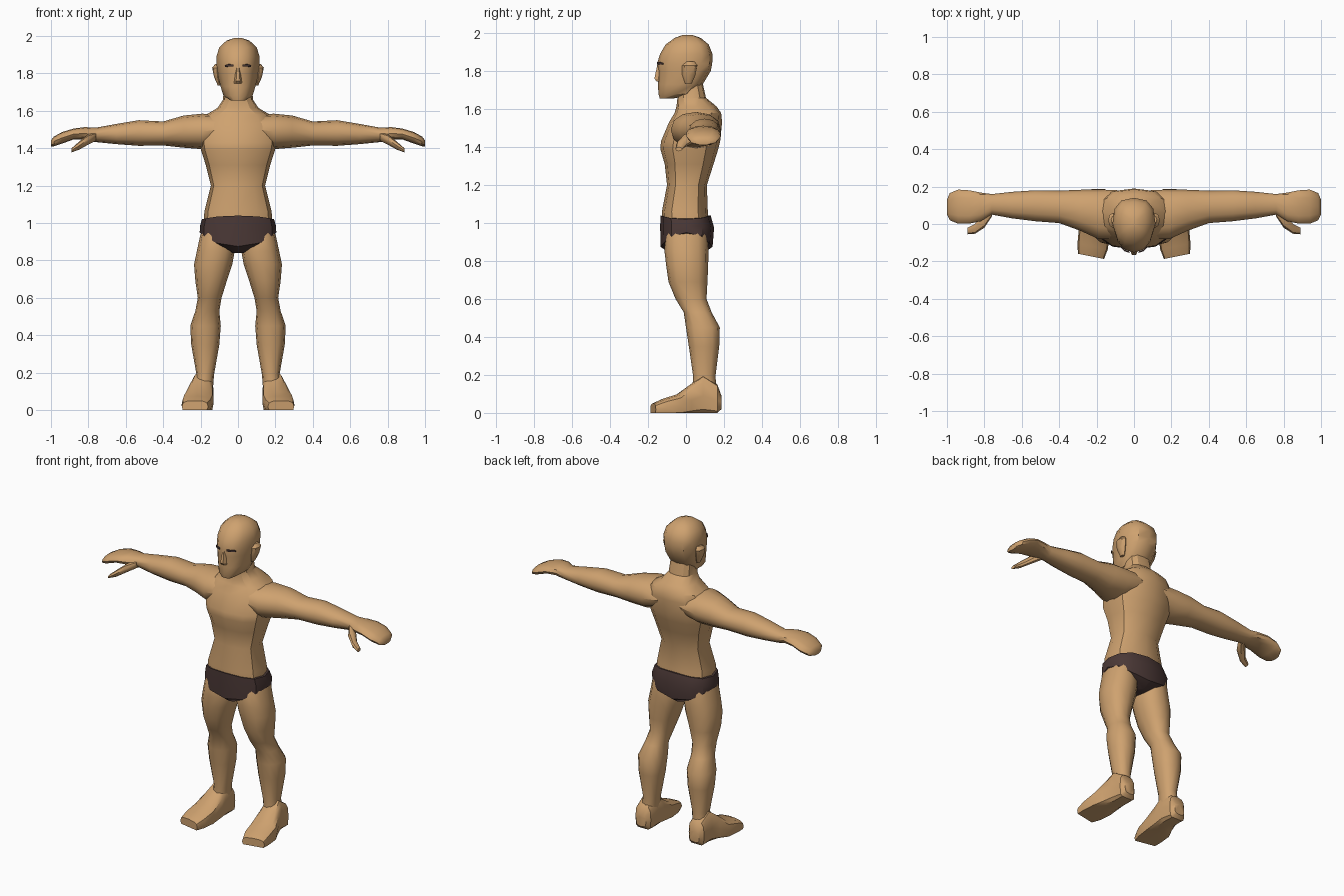
import bpy
import bmesh
from math import sin, cos, pi, radians

if "Cube" in bpy.data.objects:
    bpy.data.objects.remove(bpy.data.objects["Cube"], do_unlink=True)


def make_material(name, colour):
    mat = bpy.data.materials.new(name)
    mat.use_nodes = True
    mat.diffuse_color = (*colour, 1)
    shader = next(n for n in mat.node_tree.nodes if n.type == "BSDF_PRINCIPLED")
    shader.inputs["Base Color"].default_value = (*colour, 1)
    return mat


SKIN = make_material("tan skin", (.62, .36, .16))
CLOTH = make_material("dark brown cloth", (.07, .04, .037))


def signed_power(value, exponent):
    return (1 if value >= 0 else -1) * abs(value) ** exponent


def finish(name, bm, material, mirrored, angle):
    """Turn the bmesh into a shaded object, mirrored across x if wanted."""
    bmesh.ops.recalc_face_normals(bm, faces=bm.faces)
    mesh = bpy.data.meshes.new(name)
    bm.to_mesh(mesh)
    bm.free()
    mesh.materials.append(material)
    obj = bpy.data.objects.new(name, mesh)
    bpy.context.collection.objects.link(obj)
    bpy.ops.object.select_all(action="DESELECT")
    obj.select_set(True)
    bpy.context.view_layer.objects.active = obj
    bpy.ops.object.shade_smooth_by_angle(angle=radians(angle))
    if mirrored:
        obj.modifiers.new("Mirror", "MIRROR")
    return obj


def loft(name, axis, rings, material=SKIN, sides=12, square=2.5,
         mirrored=False, angle=38, bend=None):
    """Skin rings given as (position, u low, u high, v low, v high, dip)."""
    bm = bmesh.new()
    loops = []
    for pos, u0, u1, v0, v1, *dip in rings:
        loop = []
        for i in range(sides):
            a = 2 * pi * i / sides
            c = signed_power(cos(a), 2 / square)
            s = signed_power(sin(a), 2 / square)
            u = (u0 + u1) / 2 + c * (u1 - u0) / 2
            v = (v0 + v1) / 2 + s * (v1 - v0) / 2
            p = pos - (dip[0] * sin(a) ** 2 if dip else 0)
            co = {"x": (p, u, v), "y": (u, p, v), "z": (u, v, p)}[axis]
            loop.append(bm.verts.new(bend(*co) if bend else co))
        loops.append(loop)
    for low, high in zip(loops, loops[1:]):
        for i in range(sides):
            j = (i + 1) % sides
            bm.faces.new((low[i], low[j], high[j], high[i]))
    bm.faces.new(loops[0])
    bm.faces.new(loops[-1])
    return finish(name, bm, material, mirrored, angle)


def centred(rings):
    """Expand (z, half width, front, back) to a ring symmetric in x."""
    return [(z, -w, w, front, back) for z, w, front, back in rings]


# Torso and neck
loft("torso", "z", centred([
    (.97, .185, -.12, .125),
    (1.06, .18, -.127, .115),
    (1.2, .145, -.1, .11),
    (1.31, .172, -.112, .145),
    (1.39, .198, -.135, .17),
    (1.43, .205, -.132, .18),
    (1.53, .205, -.09, .19),
    (1.58, .17, -.06, .185),
    (1.615, .11, -.05, .16),
    (1.66, .08, -.045, .105),
    (1.75, .075, -.05, .085)]), angle=32)

# Briefs with a high-cut leg line
loft("briefs", "z", [
    (1.02, -.193, .193, -.135, .13, -.02),
    (.985, -.203, .203, -.136, .148, .01),
    (.95, -.205, .205, -.134, .14, .075),
    (.84, -.04, .04, -.085, .09)], CLOTH)

# Legs
loft("legs", "z", [
    (.98, .05, .185, -.09, .1),
    (.93, .03, .203, -.11, .115),
    (.85, .018, .22, -.113, .118),
    (.78, .03, .235, -.105, .117),
    (.69, .06, .228, -.092, .113),
    (.6, .088, .215, -.055, .108),
    (.53, .1, .228, -.012, .135),
    (.45, .092, .255, .0, .178),
    (.35, .1, .25, .015, .175),
    (.19, .128, .222, .038, .155),
    (.1, .135, .235, .03, .165)], mirrored=True, square=2.3)


# Feet: flat soles, toes turned slightly outward
def flatten_sole(x, y, z):
    return x, y + (x - .22) * .2 * (y < 0), max(z, 0)


loft("feet", "y", [
    (.187, .155, .225, .02, .09),
    (.165, .135, .245, -.02, .15),
    (.09, .13, .25, -.02, .2),
    (.03, .13, .27, -.02, .155),
    (-.04, .13, .295, -.02, .1),
    (-.12, .14, .302, -.02, .075),
    (-.175, .16, .3, -.015, .05)],
    mirrored=True, square=3.2, bend=flatten_sole)

# Arms running into mitten hands that curl down
loft("arms", "x", [
    (.08, -.08, .18, 1.43, 1.575),
    (.19, -.08, .185, 1.395, 1.585),
    (.29, -.035, .183, 1.403, 1.575),
    (.4, .005, .178, 1.415, 1.543),
    (.53, .015, .18, 1.413, 1.55),
    (.65, .03, .172, 1.422, 1.53),
    (.76, .05, .16, 1.433, 1.51),
    (.82, .015, .168, 1.445, 1.513),
    (.88, .002, .18, 1.447, 1.505),
    (.94, .002, .184, 1.425, 1.487),
    (.985, .02, .165, 1.41, 1.462),
    (1, .05, .13, 1.41, 1.442)], mirrored=True, square=2.2)

# Thumbs
loft("thumbs", "x", [
    (.76, .04, .1, 1.44, 1.485),
    (.8, -.02, .06, 1.42, 1.475),
    (.85, -.052, .0, 1.392, 1.435),
    (.89, -.055, -.02, 1.378, 1.4)], mirrored=True, sides=8, square=2)

# Head with a blocky jaw; the face narrows towards the front
def narrow_face(x, y, z):
    return x * (1 - .25 * min(1, max(0, -y / .15))), y, z


loft("head", "z", centred([
    (1.655, .045, -.138, -.07),
    (1.68, .085, -.145, .04),
    (1.73, .098, -.148, .088),
    (1.8, .112, -.146, .13),
    (1.84, .115, -.152, .138),
    (1.89, .115, -.137, .14),
    (1.94, .1, -.108, .12),
    (1.975, .062, -.06, .078),
    (1.99, .02, -.02, .035)]), bend=narrow_face, square=2.6)

# Nose
loft("nose", "z", centred([
    (1.745, .022, -.155, -.12),
    (1.76, .02, -.17, -.12),
    (1.84, .009, -.152, -.12)]), sides=6, square=2, angle=20)

# Ears
loft("ears", "z", [
    (1.735, .09, .108, -.005, .03),
    (1.78, .09, .128, -.02, .05),
    (1.83, .09, .138, -.02, .06),
    (1.85, .09, .122, .0, .045)], sides=8, square=2, mirrored=True)

# Dark brow and eye line
loft("eyes", "x", [
    (.025, -.154, -.146, 1.836, 1.848),
    (.05, -.146, -.138, 1.836, 1.85),
    (.07, -.126, -.118, 1.834, 1.844)],
    CLOTH, sides=8, square=4, mirrored=True)
